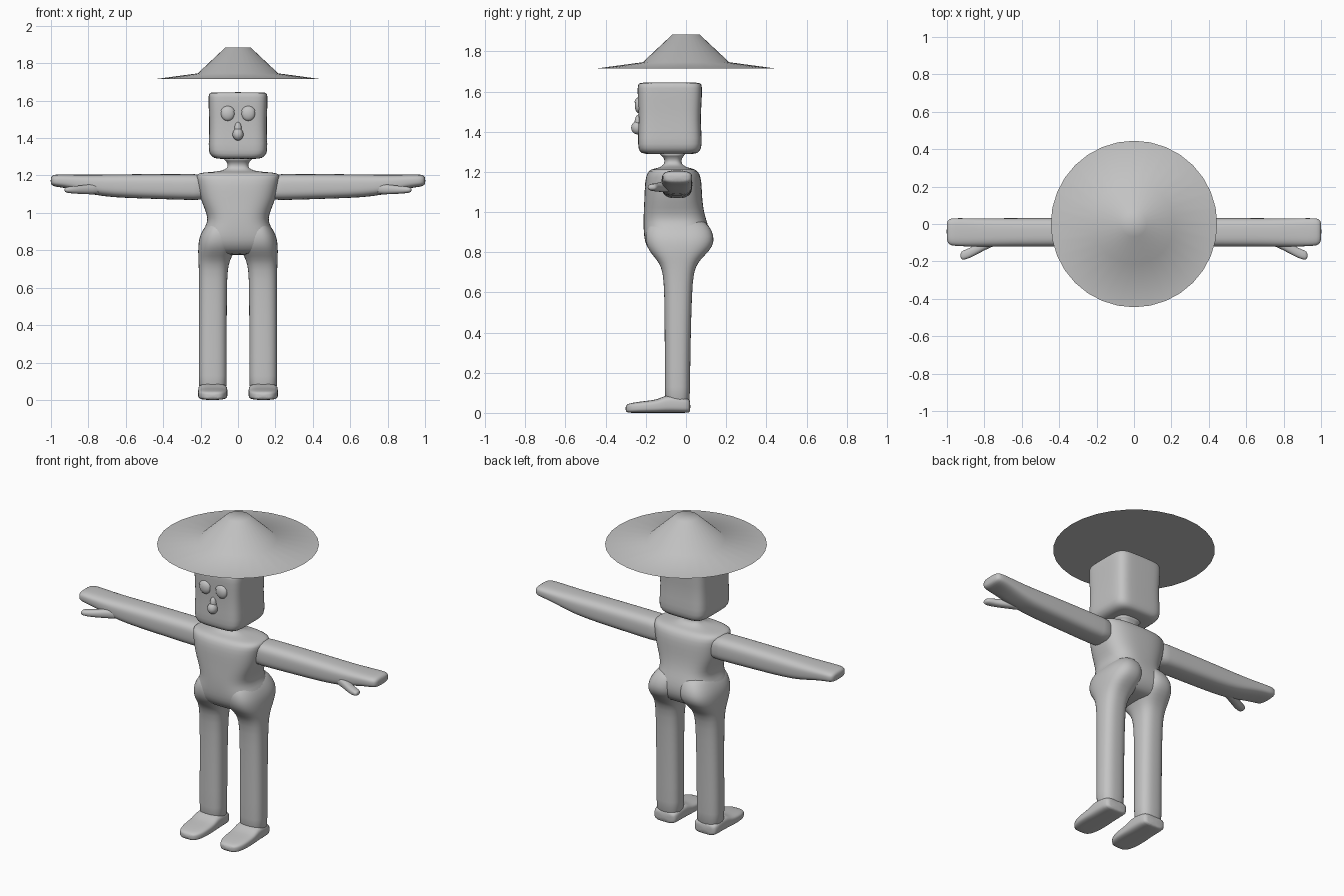
import bpy, bmesh, math
from mathutils import Matrix

grey = bpy.data.materials.new("plain grey")
grey.diffuse_color = (0.55, 0.55, 0.55, 1)


def finish(name, bm, mirror=False, subdiv=0, sharp=None):
    bmesh.ops.recalc_face_normals(bm, faces=bm.faces)
    me = bpy.data.meshes.new(name)
    bm.to_mesh(me)
    bm.free()
    me.shade_smooth()
    if sharp:
        me.set_sharp_from_angle(angle=math.radians(sharp))
    me.materials.append(grey)
    ob = bpy.data.objects.new(name, me)
    bpy.context.collection.objects.link(ob)
    if mirror:
        ob.modifiers.new("mirror", 'MIRROR').use_mirror_merge = False
    if subdiv:
        m = ob.modifiers.new("smooth", 'SUBSURF')
        m.levels = m.render_levels = subdiv
    return ob


def loft(name, axis, sections, p=2.5, n=24, mirror=False):
    """Rounded sections: position along axis, then min/max of the other two axes."""
    bm = bmesh.new()
    rings = []
    for t, a0, a1, b0, b1 in sections:
        ring = []
        for i in range(n):
            w = 2 * math.pi * (i + 0.5) / n
            c, s = math.cos(w), math.sin(w)
            a = (a0 + a1) / 2 + (a1 - a0) / 2 * math.copysign(abs(c) ** (2 / p), c)
            b = (b0 + b1) / 2 + (b1 - b0) / 2 * math.copysign(abs(s) ** (2 / p), s)
            co = {'x': (t, a, b), 'y': (a, t, b), 'z': (a, b, t)}[axis]
            ring.append(bm.verts.new(co))
        rings.append(ring)
    for r, q in zip(rings, rings[1:]):
        for i in range(n):
            j = (i + 1) % n
            bm.faces.new((r[i], r[j], q[j], q[i]))
    bm.faces.new(rings[0])
    bm.faces.new(rings[-1])
    return finish(name, bm, mirror, 1)


def ball(name, loc, scale, mirror=False, cut_below=None):
    bm = bmesh.new()
    bmesh.ops.create_uvsphere(bm, u_segments=24, v_segments=16, radius=1)
    bmesh.ops.transform(bm, verts=bm.verts,
                        matrix=Matrix.Translation(loc) @ Matrix.Diagonal((*scale, 1)))
    if cut_below is not None:
        bmesh.ops.bisect_plane(bm, geom=bm.verts[:] + bm.edges[:] + bm.faces[:],
                               plane_co=(0, 0, cut_below), plane_no=(0, 0, -1), clear_outer=True)
        bmesh.ops.holes_fill(bm, edges=[e for e in bm.edges if e.is_boundary])
    return finish(name, bm, mirror, 0, 50)


# hat: flat underside, shallow brim, cone crown
bm = bmesh.new()
rows = []
for r, z in ((0.445, 1.715), (0.215, 1.746), (0.068, 1.884)):
    rows.append([bm.verts.new((r * math.cos(i * math.pi / 16), r * math.sin(i * math.pi / 16), z))
                 for i in range(32)])
for a, b in zip(rows, rows[1:]):
    for i in range(32):
        j = (i + 1) % 32
        bm.faces.new((a[i], a[j], b[j], b[i]))
bm.faces.new(rows[0])
bm.faces.new(rows[-1])
finish("hat", bm, sharp=60)

# head: rounded box
loft("head", 'z', [
    (1.288, -0.10, 0.10, -0.19, 0.03), (1.292, -0.13, 0.13, -0.225, 0.06),
    (1.315, -0.156, 0.156, -0.238, 0.077), (1.36, -0.158, 0.158, -0.24, 0.08),
    (1.46, -0.153, 0.153, -0.235, 0.072), (1.56, -0.157, 0.157, -0.24, 0.079),
    (1.625, -0.159, 0.159, -0.242, 0.081), (1.643, -0.154, 0.154, -0.236, 0.075),
    (1.645, -0.13, 0.13, -0.21, 0.05)], p=5, n=32)

# eyes, eyelids and nose
ball("eyes", (0.055, -0.236, 1.53), (0.036, 0.019, 0.038), True)
ball("upper_eyelids", (0.055, -0.236, 1.53), (0.040, 0.023, 0.042), True, 1.545)
ball("nose", (0, -0.242, 1.42), (0.029, 0.031, 0.033))
ball("nose_bridge", (0, -0.236, 1.445), (0.02, 0.02, 0.04))

# torso with neck
loft("torso", 'z', [
    (0.775, -0.13, 0.13, -0.13, 0.05), (0.79, -0.18, 0.18, -0.165, 0.085),
    (0.83, -0.208, 0.208, -0.20, 0.115), (0.88, -0.206, 0.206, -0.21, 0.122),
    (0.93, -0.172, 0.172, -0.212, 0.112), (0.97, -0.16, 0.16, -0.212, 0.098),
    (1.02, -0.178, 0.178, -0.21, 0.086), (1.08, -0.203, 0.203, -0.207, 0.08),
    (1.15, -0.216, 0.216, -0.205, 0.078), (1.195, -0.226, 0.226, -0.195, 0.068),
    (1.213, -0.218, 0.218, -0.175, 0.045), (1.218, -0.15, 0.15, -0.15, 0.025),
    (1.224, -0.085, 0.085, -0.125, 0.0), (1.24, -0.056, 0.056, -0.108, -0.022),
    (1.258, -0.054, 0.054, -0.106, -0.024), (1.278, -0.062, 0.062, -0.115, -0.015),
    (1.30, -0.10, 0.10, -0.15, 0.01)], p=2.8, n=32)

# legs, flaring into the hips and seat
loft("legs", 'z', [
    (0.02, 0.06, 0.21, -0.105, 0.02), (0.10, 0.06, 0.21, -0.106, 0.02),
    (0.35, 0.06, 0.21, -0.106, 0.023), (0.60, 0.059, 0.209, -0.108, 0.03),
    (0.70, 0.055, 0.21, -0.115, 0.038), (0.75, 0.042, 0.212, -0.135, 0.06),
    (0.79, 0.02, 0.214, -0.172, 0.10), (0.83, 0.004, 0.213, -0.198, 0.136),
    (0.88, 0.002, 0.206, -0.205, 0.142), (0.93, 0.005, 0.175, -0.195, 0.118),
    (0.97, 0.02, 0.14, -0.16, 0.08)], p=2.6, mirror=True)

# feet
loft("feet", 'y', [
    (0.022, 0.075, 0.195, 0.004, 0.06), (0.012, 0.060, 0.210, 0.0, 0.075),
    (-0.05, 0.057, 0.213, 0.0, 0.09), (-0.105, 0.056, 0.214, 0.0, 0.088),
    (-0.14, 0.056, 0.215, 0.0, 0.066), (-0.20, 0.056, 0.215, 0.0, 0.06),
    (-0.25, 0.062, 0.209, 0.0, 0.053), (-0.285, 0.078, 0.193, 0.0, 0.047),
    (-0.302, 0.10, 0.17, 0.006, 0.038)], p=3.5, mirror=True)

# arms ending in mitten hands
loft("arms", 'x', [
    (0.15, -0.12, 0.03, 1.07, 1.205), (0.22, -0.122, 0.032, 1.067, 1.208),
    (0.40, -0.122, 0.032, 1.073, 1.208), (0.60, -0.122, 0.032, 1.079, 1.207),
    (0.73, -0.122, 0.031, 1.088, 1.205), (0.82, -0.122, 0.031, 1.108, 1.204),
    (0.90, -0.12, 0.031, 1.129, 1.205), (0.96, -0.118, 0.032, 1.138, 1.206),
    (0.99, -0.112, 0.028, 1.142, 1.203), (1.002, -0.09, 0.01, 1.155, 1.19)],
    p=3, mirror=True)

# thumbs
loft("thumbs", 'x', [
    (0.72, -0.11, -0.05, 1.10, 1.16), (0.78, -0.13, -0.07, 1.098, 1.155),
    (0.83, -0.158, -0.098, 1.10, 1.148), (0.88, -0.184, -0.13, 1.103, 1.143),
    (0.918, -0.195, -0.142, 1.107, 1.14), (0.928, -0.182, -0.155, 1.115, 1.132)],
    p=2.4, n=16, mirror=True)
